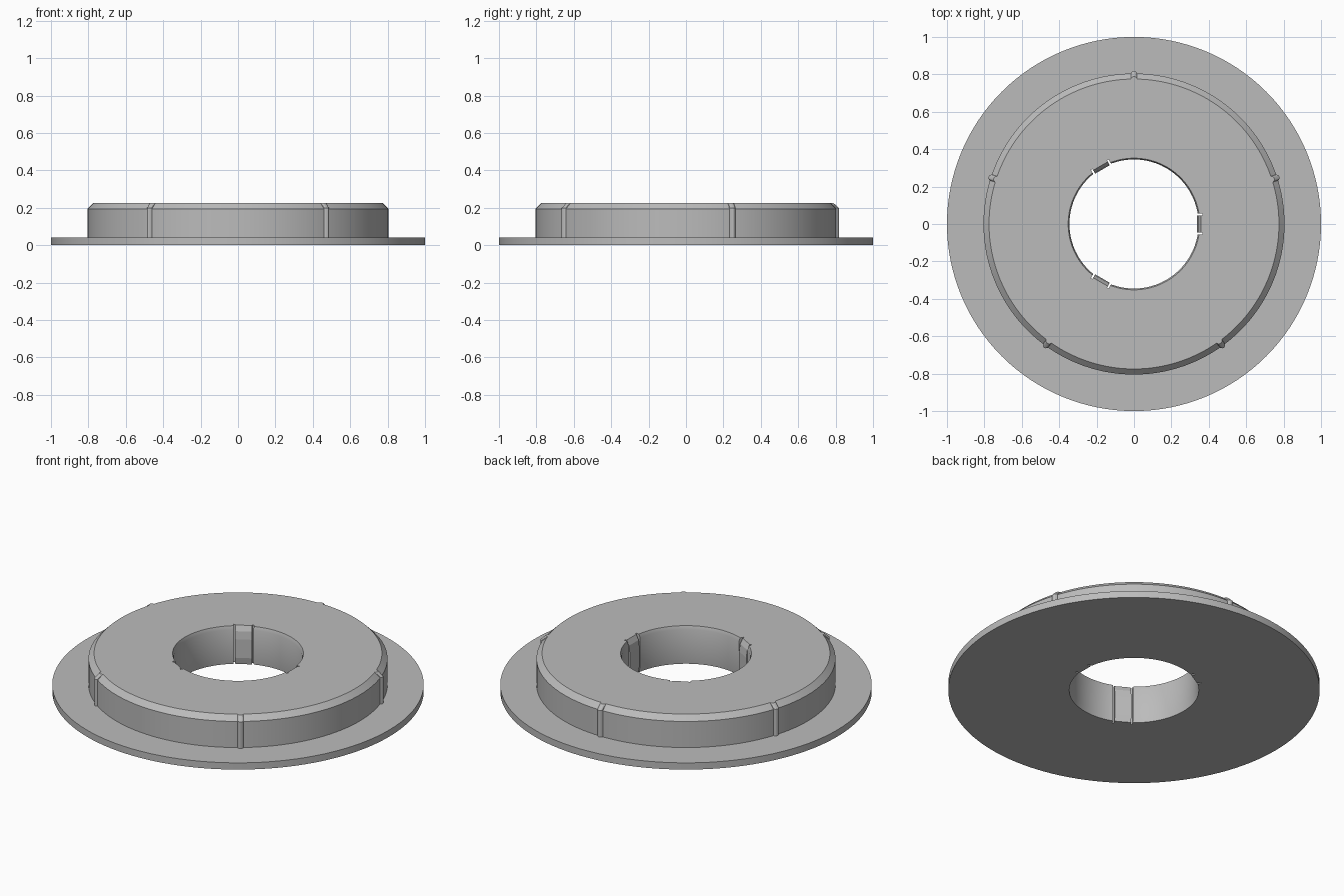
import bpy, bmesh, math
from mathutils import Matrix

if "Cube" in bpy.data.objects:
    bpy.data.objects.remove(bpy.data.objects["Cube"])

grey = bpy.data.materials.new("plain grey")
grey.diffuse_color = (0.5, 0.5, 0.5, 1)
grey.use_nodes = True
grey.node_tree.nodes["Principled BSDF"].inputs["Base Color"].default_value = grey.diffuse_color
SEGMENTS = 128


def make_object(name, bm, smooth=True):
    bmesh.ops.recalc_face_normals(bm, faces=bm.faces)
    mesh = bpy.data.meshes.new(name)
    bm.to_mesh(mesh)
    bm.free()
    mesh.materials.append(grey)
    obj = bpy.data.objects.new(name, mesh)
    bpy.context.collection.objects.link(obj)
    if smooth:
        bpy.ops.object.select_all(action='DESELECT')
        obj.select_set(True)
        bpy.context.view_layer.objects.active = obj
        bpy.ops.object.shade_smooth_by_angle(angle=math.radians(25))
    return obj


def lathe(profile):
    """Closed (radius, z) profile swept around the z axis."""
    bm = bmesh.new()
    rings = []
    for i in range(SEGMENTS):
        a = 2 * math.pi * i / SEGMENTS
        rings.append([bm.verts.new((r * math.cos(a), r * math.sin(a), z))
                      for r, z in profile])
    n = len(profile)
    for i in range(SEGMENTS):
        p, q = rings[i], rings[(i + 1) % SEGMENTS]
        for j in range(n):
            k = (j + 1) % n
            bm.faces.new((p[j], q[j], q[k], p[k]))
    return bm


def loft(sections, angle):
    """Stack of equal-length cross-sections, capped and turned about z."""
    bm = bmesh.new()
    rings = [[bm.verts.new(p) for p in s] for s in sections]
    n = len(rings[0])
    for low, high in zip(rings, rings[1:]):
        for j in range(n):
            k = (j + 1) % n
            bm.faces.new((low[j], low[k], high[k], high[j]))
    bm.faces.new(rings[0])
    bm.faces.new(rings[-1])
    bm.transform(Matrix.Rotation(angle, 4, 'Z'))
    return bm


def block(levels, outer, half):
    """Block sections: inner radius varies with height."""
    return [[(r, -half, z), (outer, -half, z), (outer, half, z), (r, half, z)]
            for r, z in levels]


# Flange, raised body and chamfered bore in one turned piece
hub = make_object("flanged_hub", lathe([
    (0.349, 0), (1.0, 0), (1.0, 0.04), (0.805, 0.04), (0.805, 0.195),
    (0.775, 0.225), (0.352, 0.225), (0.345, 0.205), (0.345, 0.04)]), False)

# Three notches in the bore, each holding a sprung tab with slits beside it
for i in range(3):
    angle = i * math.tau / 3
    cutter = make_object(f"notch_cutter_{i + 1}",
                         loft(block([(0.30, -0.1), (0.30, 0.3)], 0.366, 0.055), angle), False)
    cutter.hide_render = True
    cutter.hide_viewport = True
    mod = hub.modifiers.new(f"notch_{i + 1}", 'BOOLEAN')
    mod.operation = 'DIFFERENCE'
    mod.solver = 'EXACT'
    mod.object = cutter
    make_object(f"bore_tab_{i + 1}", loft(block(
        [(0.345, 0), (0.337, 0.04), (0.337, 0.15), (0.343, 0.195), (0.358, 0.225)],
        0.368, 0.045), angle), False)

# Apply the notches, then smooth the turned walls
bpy.context.view_layer.update()
bpy.ops.object.select_all(action='DESELECT')
hub.select_set(True)
bpy.context.view_layer.objects.active = hub
for mod in list(hub.modifiers):
    bpy.ops.object.modifier_apply(modifier=mod.name)
bpy.ops.object.shade_smooth_by_angle(angle=math.radians(25))

# Five slim ribs up the outer wall, bent in along the chamfer
for i in range(5):
    sections = []
    for r, z in ((0.797, 0.035), (0.797, 0.198), (0.768, 0.225)):
        sections.append([(r + 0.021 * math.sin(t * math.pi / 6),
                          -0.018 * math.cos(t * math.pi / 6), z) for t in range(7)])
    make_object(f"outer_rib_{i + 1}", loft(sections, math.radians(90 + 72 * i)))
